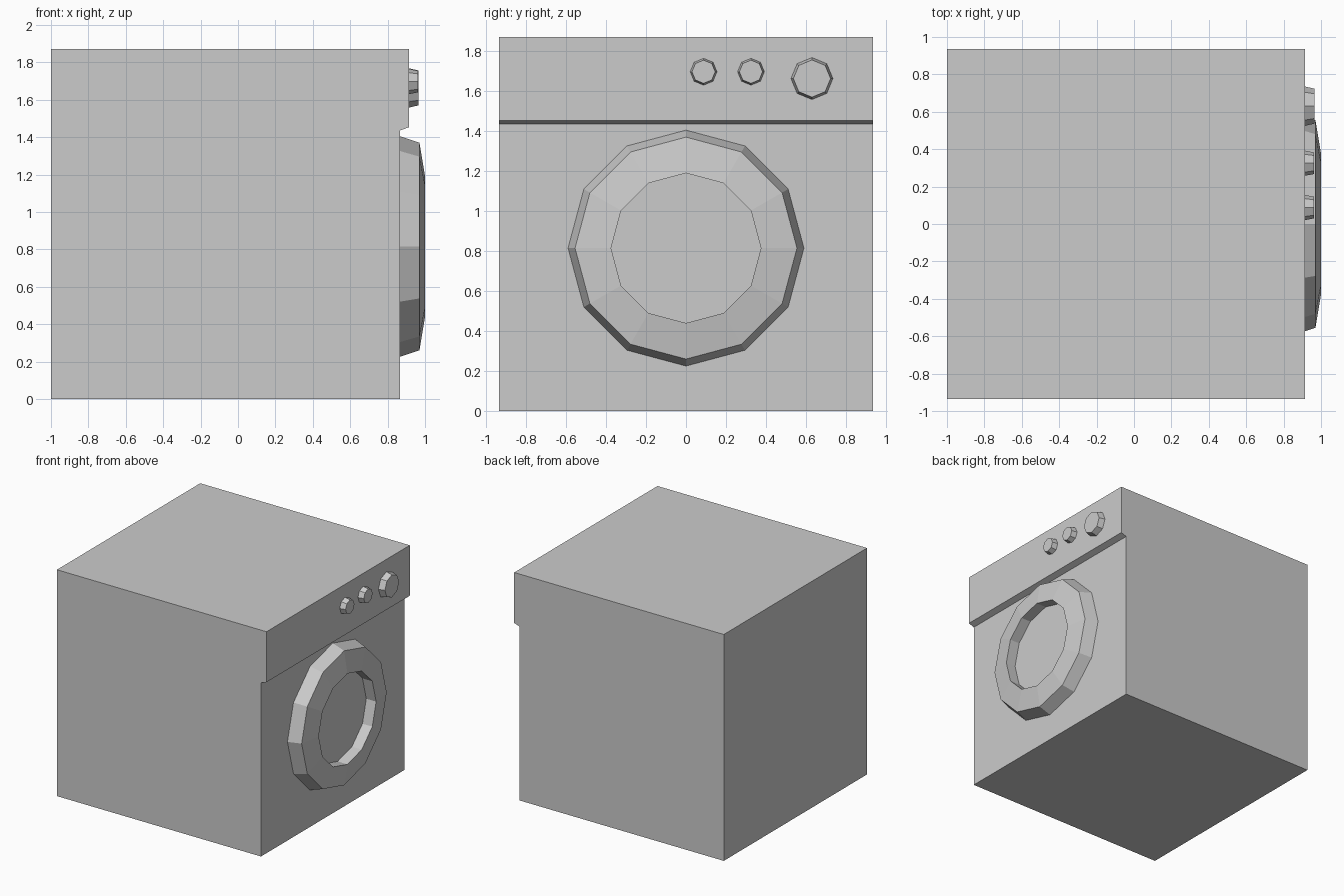
import bpy, bmesh
from math import sin, cos, pi

if "Cube" in bpy.data.objects:
    bpy.data.objects.remove(bpy.data.objects["Cube"])


def make_object(name, bm):
    bmesh.ops.recalc_face_normals(bm, faces=bm.faces)
    mesh = bpy.data.meshes.new(name)
    bm.to_mesh(mesh)
    bm.free()
    obj = bpy.data.objects.new(name, mesh)
    bpy.context.collection.objects.link(obj)
    return obj


def lathe_x(name, y, z, sides, rings):
    """Closed faceted solid around an x-axis through (y, z); rings = (x, radius)."""
    bm = bmesh.new()
    loops = []
    for x, r in rings:
        loops.append([bm.verts.new((x, y + r * cos(2 * pi * i / sides),
                                    z + r * sin(2 * pi * i / sides)))
                      for i in range(sides)])
    for a, b in zip(loops, loops[1:]):
        for i in range(sides):
            j = (i + 1) % sides
            bm.faces.new((a[i], a[j], b[j], b[i]))
    bm.faces.new(loops[0])
    bm.faces.new(loops[-1])
    return make_object(name, bm)


# Cabinet: side profile with overhanging control panel, extruded across the width
HALF_WIDTH = 0.935
profile = [(-1, 0), (0.865, 0), (0.865, 1.435), (0.915, 1.453),
           (0.915, 1.87), (-1, 1.87)]
bm = bmesh.new()
side = bm.faces.new([bm.verts.new((x, -HALF_WIDTH, z)) for x, z in profile])
ext = bmesh.ops.extrude_face_region(bm, geom=[side], use_keep_orig=True)
moved = [v for v in ext["geom"] if isinstance(v, bmesh.types.BMVert)]
bmesh.ops.translate(bm, verts=moved, vec=(0, 2 * HALF_WIDTH, 0))
make_object("cabinet", bm)

# Round door with sloped rim and recessed window
lathe_x("door", 0, 0.815, 12,
        [(0.865, 0.59), (0.97, 0.555), (1.0, 0.375), (0.91, 0.375)])

# Control knobs
for name, y, z, r_base, r_top, x_top in [
        ("small_knob_1", 0.088, 1.697, 0.067, 0.058, 0.962),
        ("small_knob_2", 0.325, 1.697, 0.067, 0.058, 0.962),
        ("large_knob", 0.63, 1.663, 0.105, 0.093, 0.966)]:
    lathe_x(name, y, z, 8, [(0.915, r_base), (x_top, r_top)])
